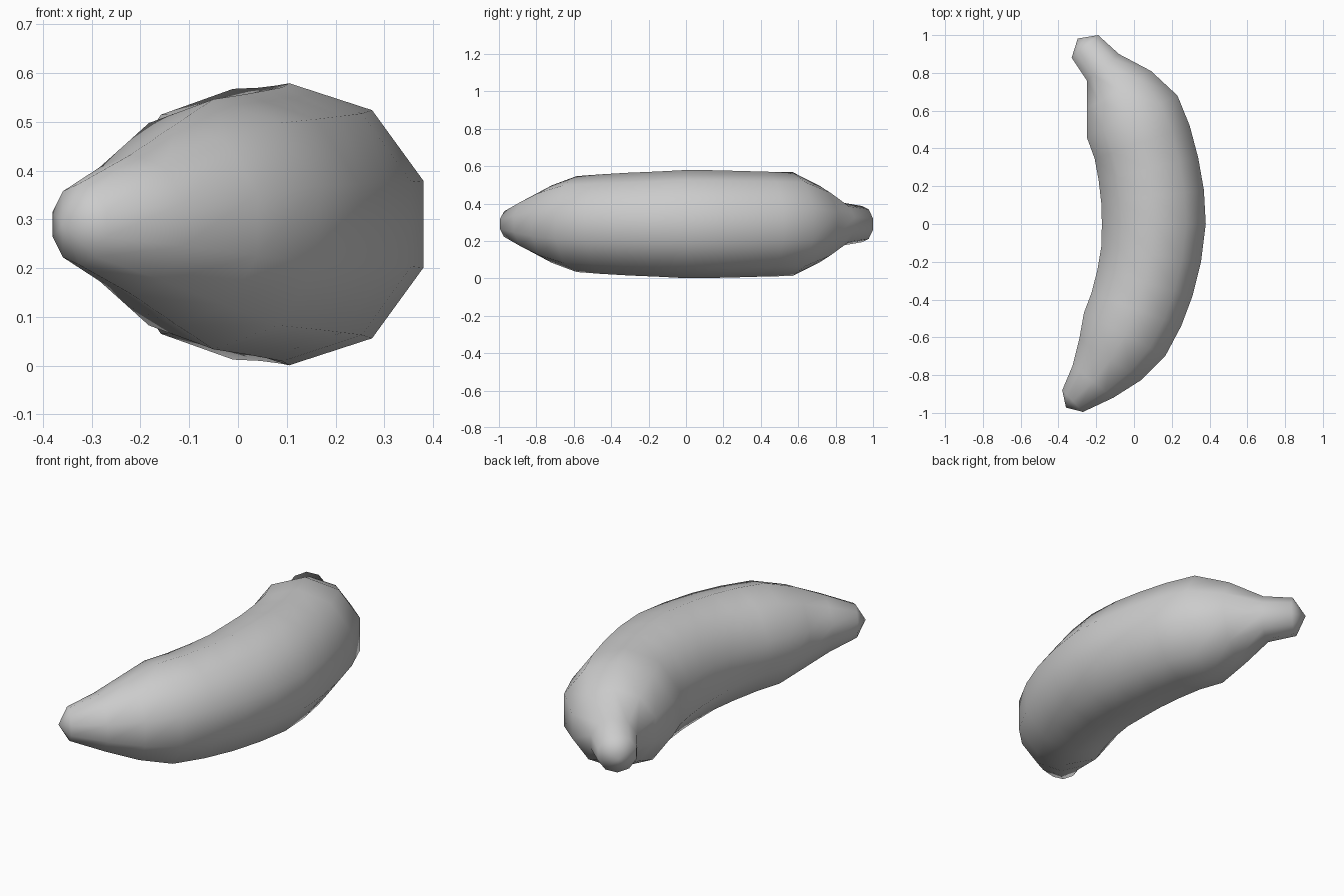
import bpy
import bmesh
from math import cos, sin, pi
from mathutils import Vector

cube = bpy.data.objects.get("Cube")
if cube:
    bpy.data.objects.remove(cube, do_unlink=True)

SIDES = 10
MID_HEIGHT = 0.29

# Outer and inner edge of each cross-section in plan, from blossom end to stem
SECTIONS = [
    ((-.27, -.995), (-.38, -.88)),
    ((-.11, -.92), (-.325, -.75)),
    ((.04, -.825), (-.29, -.61)),
    ((.165, -.7), (-.265, -.47)),
    ((.25, -.54), (-.225, -.365)),
    ((.31, -.38), (-.193, -.24)),
    ((.355, -.2), (-.173, -.12)),
    ((.38, 0), (-.17, 0)),
    ((.37, .18), (-.173, .11)),
    ((.34, .35), (-.187, .23)),
    ((.295, .52), (-.208, .345)),
    ((.23, .68), (-.25, .46)),
    ((.09, .81), (-.25, .61)),
    ((-.08, .9), (-.25, .76)),
    ((-.19, 1), (-.33, .88)),
]
BLOSSOM_TIP = (-.36, -.972, MID_HEIGHT)
STEM_TIP = (-.298, .982, MID_HEIGHT)


def make_material(name, colour):
    material = bpy.data.materials.new(name)
    material.use_nodes = True
    material.diffuse_color = colour
    material.node_tree.nodes["Principled BSDF"].inputs["Base Color"].default_value = colour
    return material


def add_ring(bm, outer, inner):
    """Upright regular polygon whose flat sides touch the two edge points."""
    outer, inner = Vector((*outer, MID_HEIGHT)), Vector((*inner, MID_HEIGHT))
    centre = (outer + inner) / 2
    across = (outer - inner).normalized()
    radius = (outer - inner).length / 2 / cos(pi / SIDES)
    ring = []
    for i in range(SIDES):
        angle = (2 * i + 1) * pi / SIDES
        offset = across * cos(angle) + Vector((0, 0, sin(angle)))
        ring.append(bm.verts.new(centre + offset * radius))
    return ring


def close_end(bm, ring, tip):
    apex = bm.verts.new(tip)
    for i in range(SIDES):
        bm.faces.new((ring[i], ring[(i + 1) % SIDES], apex))


# Curved fruit body with its stem, lofted through the sections
bm = bmesh.new()
rings = [add_ring(bm, outer, inner) for outer, inner in SECTIONS]
for ring, following in zip(rings, rings[1:]):
    for i in range(SIDES):
        j = (i + 1) % SIDES
        bm.faces.new((ring[i], ring[j], following[j], following[i]))

# Blunt points at both ends
close_end(bm, rings[0], BLOSSOM_TIP)
close_end(bm, rings[-1], STEM_TIP)
bmesh.ops.recalc_face_normals(bm, faces=bm.faces)
for face in bm.faces:
    face.smooth = True

mesh = bpy.data.meshes.new("banana")
bm.to_mesh(mesh)
bm.free()
mesh.materials.append(make_material("light grey", (0.6, 0.6, 0.6, 1)))
banana = bpy.data.objects.new("banana", mesh)
bpy.context.collection.objects.link(banana)
